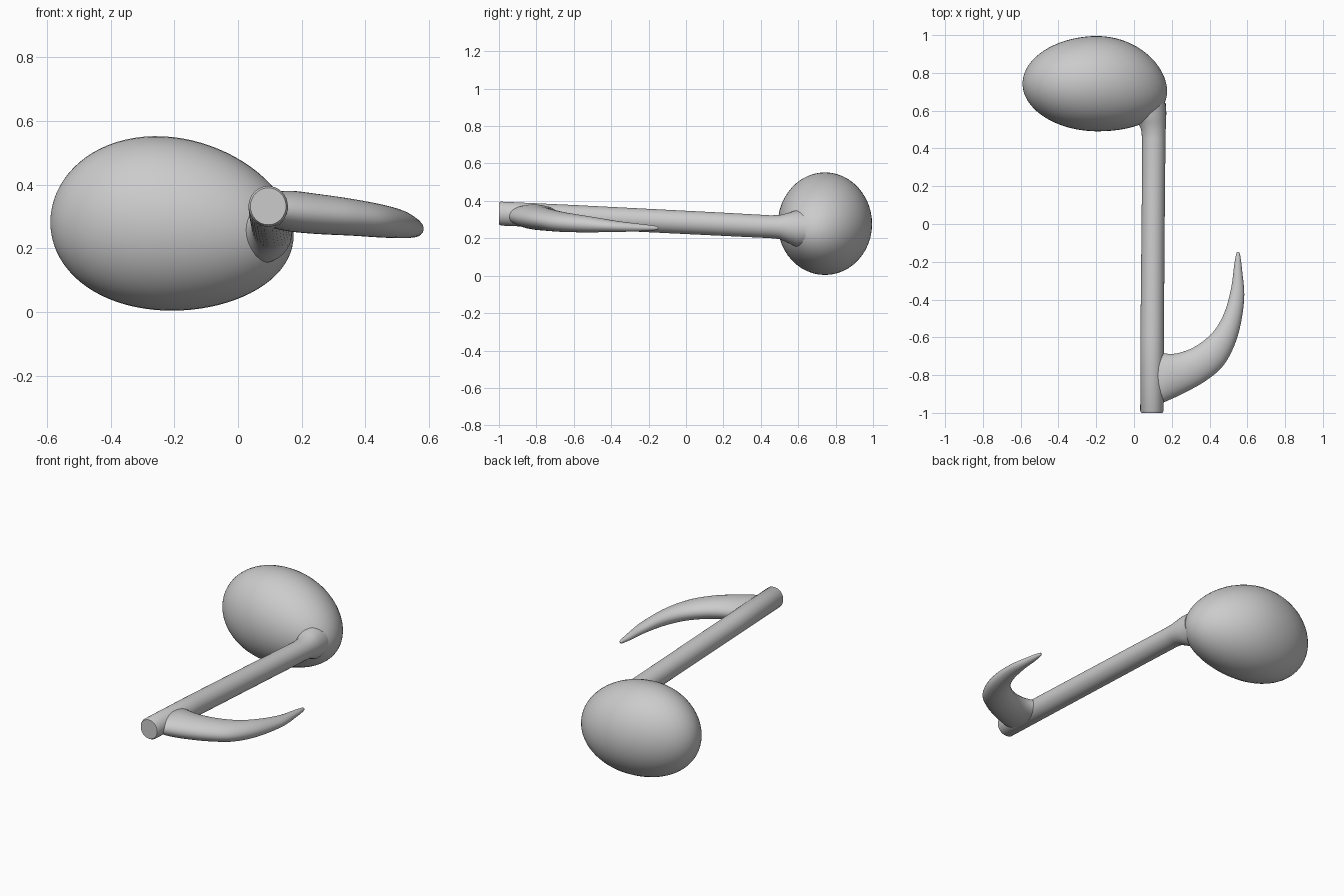
import bpy, bmesh
from math import sin, cos, pi
from mathutils import Vector

if "Cube" in bpy.data.objects:
    bpy.data.objects.remove(bpy.data.objects["Cube"])


def loft(name, rings, sides=32):
    """Skin elliptical rings given as (centre, half_axis_a, half_axis_b)."""
    bm = bmesh.new()
    loops = []
    for c, a, b in rings:
        loops.append([bm.verts.new(c + a * cos(2 * pi * i / sides) + b * sin(2 * pi * i / sides))
                      for i in range(sides)])
    for lo, hi in zip(loops, loops[1:]):
        for i in range(sides):
            j = (i + 1) % sides
            bm.faces.new((lo[i], lo[j], hi[j], hi[i]))
    bm.faces.new(loops[0][::-1])
    bm.faces.new(loops[-1])
    bmesh.ops.recalc_face_normals(bm, faces=bm.faces)
    me = bpy.data.meshes.new(name)
    bm.to_mesh(me)
    bm.free()
    ob = bpy.data.objects.new(name, me)
    bpy.context.collection.objects.link(ob)
    bpy.ops.object.select_all(action='DESELECT')
    bpy.context.view_layer.objects.active = ob
    ob.select_set(True)
    bpy.ops.object.shade_smooth_by_angle(angle=0.7)
    return ob


def refine(rows, steps=6):
    """Catmull-Rom interpolation of rows of numbers."""
    out = []
    for k in range(len(rows) - 1):
        p0, p1 = rows[max(k - 1, 0)], rows[k]
        p2, p3 = rows[k + 1], rows[min(k + 2, len(rows) - 1)]
        for s in range(steps):
            t = s / steps
            out.append([0.5 * (2 * b + (c - a) * t + (2 * a - 5 * b + 4 * c - d) * t * t
                               + (3 * b - a - 3 * c + d) * t ** 3)
                        for a, b, c, d in zip(p0, p1, p2, p3)])
    out.append(list(rows[-1]))
    return out


# Egg-shaped note head, fatter on the left and drooping to the right
rings = []
N = 40
for i in range(N + 1):
    t = 0.01 + (pi - 0.02) * i / N
    u = -cos(t)
    centre = Vector((-0.2075 + 0.3825 * u, 0.743 - 0.04 * max(u, 0) ** 2,
                     0.277 - 0.02 * u - 0.015 * u * u))
    rings.append((centre, Vector((0, (0.252 + 0.008 * u) * sin(t), 0)),
                  Vector((0, 0, (0.273 - 0.02 * u) * sin(t)))))
loft("note_head", rings, 48)

# Slightly sloping stem, softened at the free end, flaring into the head
stem = [  # x, y, z, radius x, radius z
    (0.095, -1.0, 0.332, 0.056, 0.058),
    (0.095, -0.99, 0.332, 0.062, 0.064),
    (0.096, -0.6, 0.315, 0.062, 0.063),
    (0.103, 0.2, 0.275, 0.061, 0.062),
    (0.105, 0.45, 0.262, 0.062, 0.061),
    (0.103, 0.50, 0.260, 0.065, 0.064),
    (0.094, 0.54, 0.256, 0.076, 0.078),
    (0.075, 0.59, 0.252, 0.096, 0.098),
    (0.06, 0.64, 0.25, 0.108, 0.10),
]
loft("stem", [(Vector((x, y, z)), Vector((rx, 0, 0)), Vector((0, 0, rz)))
              for x, y, z, rx, rz in stem])

# Curved, tapering flag: outer xy, inner xy, centre z, half thickness
flag = [
    (0.10, -0.965, 0.10, -0.655, 0.320, 0.054),
    (0.16, -0.943, 0.165, -0.685, 0.317, 0.064),
    (0.26, -0.897, 0.24, -0.682, 0.308, 0.063),
    (0.38, -0.83, 0.33, -0.645, 0.298, 0.058),
    (0.48, -0.74, 0.42, -0.57, 0.286, 0.052),
    (0.55, -0.59, 0.48, -0.465, 0.275, 0.043),
    (0.583, -0.40, 0.515, -0.335, 0.263, 0.029),
    (0.573, -0.25, 0.53, -0.22, 0.257, 0.019),
    (0.562, -0.165, 0.541, -0.16, 0.255, 0.011),
    (0.555, -0.148, 0.549, -0.147, 0.255, 0.003),
]
rings = []
for ox, oy, ix, iy, z, h in refine(flag):
    centre = Vector(((ox + ix) / 2, (oy + iy) / 2, z))
    rings.append((centre, Vector(((ox - ix) / 2, (oy - iy) / 2, 0)), Vector((0, 0, h))))
loft("flag", rings)
